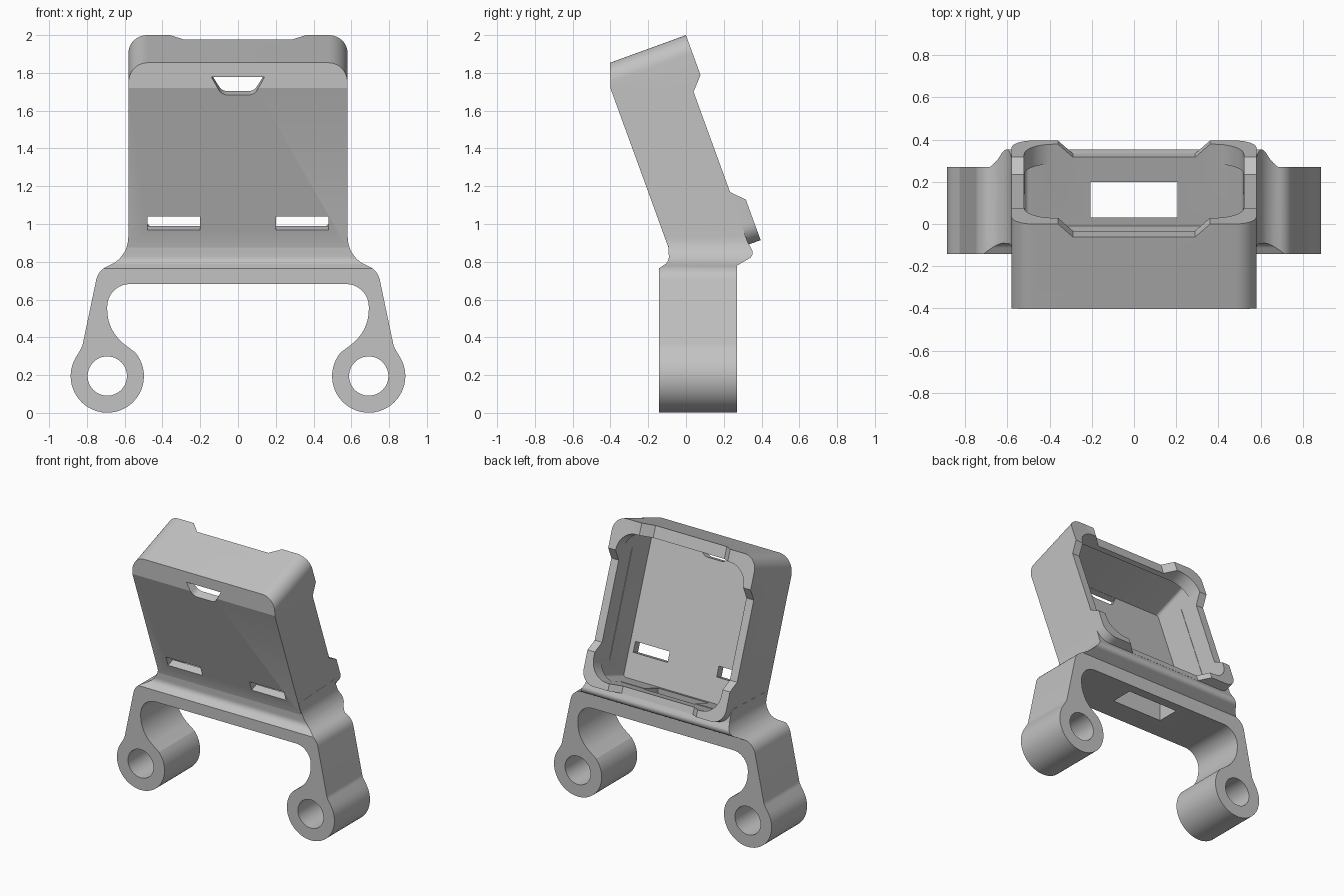
import bpy, bmesh, math
from mathutils import Vector

if "Cube" in bpy.data.objects:
    bpy.data.objects.remove(bpy.data.objects["Cube"])

TILT = math.radians(20)
S, C = math.sin(TILT), math.cos(TILT)


# Housing frame: x across, u down the tilted back, v from back to front
def face_on(x, u, v):
    return Vector((x, S * u - C * v, 2 - C * u - S * v))


def side_on(u, v, x):
    return face_on(x, u, v)


def end_on(x, v, u):
    return face_on(x, u, v)


def upright(x, y, z):
    return Vector((x, y, z))


def front_on(x, z, y):
    return Vector((x, y, z))


def profile_on(y, z, x):
    return Vector((x, y, z))


def fillet(pts, steps=10):
    """Round each corner (x, y, radius) of a closed outline."""
    out = []
    for i, (x, y, r) in enumerate(pts):
        p = Vector((x, y))
        if r == 0:
            out.append(p)
            continue
        a = (Vector(pts[i - 1][:2]) - p).normalized()
        b = (Vector(pts[(i + 1) % len(pts)][:2]) - p).normalized()
        half = a.angle(b) / 2
        centre = p + (a + b).normalized() * r / math.sin(half)
        d0 = p + a * r / math.tan(half) - centre
        d1 = p + b * r / math.tan(half) - centre
        sweep = math.pi - 2 * half
        for k in range(steps + 1):
            t = k / steps
            out.append(centre + (d0 * math.sin((1 - t) * sweep)
                                 + d1 * math.sin(t * sweep)) / math.sin(sweep))
    return out


def prism(name, pts, lo, hi, place):
    """Extrude an outline from lo to hi; place(a, b, depth) gives the position."""
    bm = bmesh.new()
    rings = [[bm.verts.new(place(p[0], p[1], d)) for p in pts] for d in (lo, hi)]
    bm.faces.new(rings[0])
    bm.faces.new(rings[1])
    for i in range(len(pts)):
        bm.faces.new((rings[0][i - 1], rings[0][i], rings[1][i], rings[1][i - 1]))
    bmesh.ops.recalc_face_normals(bm, faces=bm.faces)
    mesh = bpy.data.meshes.new(name)
    bm.to_mesh(mesh)
    bm.free()
    obj = bpy.data.objects.new(name, mesh)
    bpy.context.collection.objects.link(obj)
    return obj


def combine(target, tool, operation):
    mod = target.modifiers.new("combine", "BOOLEAN")
    mod.operation, mod.solver, mod.object = operation, "EXACT", tool
    bpy.context.view_layer.objects.active = target
    bpy.ops.object.modifier_apply(modifier=mod.name)
    bpy.data.objects.remove(tool)


def rounded_rect(x, u0, u1, r):
    return fillet([(-x, u0, r), (x, u0, r), (x, u1, r), (-x, u1, r)])


# Tilted housing with chamfered front top edge
housing = prism("housing", rounded_rect(0.58, 0, 1.155, 0.1), 0, 0.6, face_on)
combine(housing, prism("side_shape", [(-0.01, 0.424), (0.126, 0.472), (1.3, 0.472),
                                      (1.3, -0.1), (-0.01, -0.1)], -1, 1, side_on), "INTERSECT")

# Bridge and legs: flared shoulder, round foot, curved inner edge
FOOT_X, FOOT_Z, FOOT_R, HOLE_R = 0.692, 0.195, 0.194, 0.104
foot = []
for k in range(37):
    a = math.radians(30 - 250 * k / 36)
    foot.append((FOOT_X + FOOT_R * math.cos(a), FOOT_Z + FOOT_R * math.sin(a), 0))
half = [(0.581, 1.1, 0), (0.581, 0.825, 0.16), (0.74, 0.755, 0.1), (0.825, 0.35, 0.08)]
half += foot + [(0.69, 0.43, 0.23), (0.695, 0.682, 0.12)]
outline = half + [(-x, z, r) for x, z, r in reversed(half)]
bracket = prism("mounting_bracket", fillet(outline), -1, 1, front_on)
neck = [(-0.143, -0.1, 0), (-0.143, 0.765, 0), (-0.09, 0.80, 0.05), (-0.093, 0.88, 0.06),
        (-0.121, 0.97, 0), (0.296, 0.99, 0), (0.326, 0.905, 0), (0.365, 0.835, 0.035),
        (0.27, 0.78, 0), (0.27, -0.1, 0)]
combine(bracket, prism("neck_shape", fillet(neck), -2, 2, profile_on), "INTERSECT")
combine(bracket, housing, "UNION")

# Cavity: rounded mouth, squarer pocket below it
combine(bracket, prism("mouth", rounded_rect(0.52, 0.085, 1.105, 0.14), -0.2, 0.2, face_on), "DIFFERENCE")
combine(bracket, prism("pocket", rounded_rect(0.517, 0.07, 1.102, 0.02), 0.1, 0.412, face_on), "DIFFERENCE")

# Rim recesses that leave raised corner lugs
combine(bracket, prism("side_recess", [(0.116, -0.1), (0.225, 0), (0.296, 0.065), (0.861, 0.065),
                                       (0.927, 0), (1.03, -0.1)], -1, 1, side_on), "DIFFERENCE")
combine(bracket, prism("end_recess", [(-0.46, -0.1), (-0.36, 0), (-0.29, 0.065), (0.29, 0.065),
                                      (0.36, 0), (0.46, -0.1)], -0.5, 1.16, end_on), "DIFFERENCE")

# Foot bores and front slots
for side in (-1, 1):
    ring = [(side * FOOT_X + HOLE_R * math.cos(k * math.tau / 48),
             FOOT_Z + HOLE_R * math.sin(k * math.tau / 48)) for k in range(48)]
    combine(bracket, prism("bore", ring, -1, 1, front_on), "DIFFERENCE")
    slot = [(side * 0.2, 0.85), (side * 0.48, 0.85), (side * 0.48, 0.925), (side * 0.2, 0.925)]
    combine(bracket, prism("slot", slot, 0.35, 0.6, face_on), "DIFFERENCE")

# Upper notch and opening through the bridge
notch = fillet([(-0.14, 0.072, 0), (0.14, 0.072, 0), (0.085, 0.165, 0.05), (-0.085, 0.165, 0.05)])
combine(bracket, prism("notch", notch, 0.35, 0.6, face_on), "DIFFERENCE")
opening = [(-0.207, 0.03), (0.207, 0.03), (0.207, 0.2), (-0.207, 0.2)]
combine(bracket, prism("opening", opening, 0.5, 0.95, upright), "DIFFERENCE")

# Plain grey finish
grey = bpy.data.materials.new("plain grey")
grey.use_nodes = True
colour = (0.54, 0.54, 0.54, 1)
grey.diffuse_color = colour
grey.node_tree.nodes["Principled BSDF"].inputs["Base Color"].default_value = colour
bracket.data.materials.clear()
bracket.data.materials.append(grey)
for poly in bracket.data.polygons:
    poly.material_index = 0

bpy.ops.object.select_all(action="DESELECT")
bracket.select_set(True)
bpy.context.view_layer.objects.active = bracket
bpy.ops.object.shade_smooth_by_angle(angle=math.radians(15))
